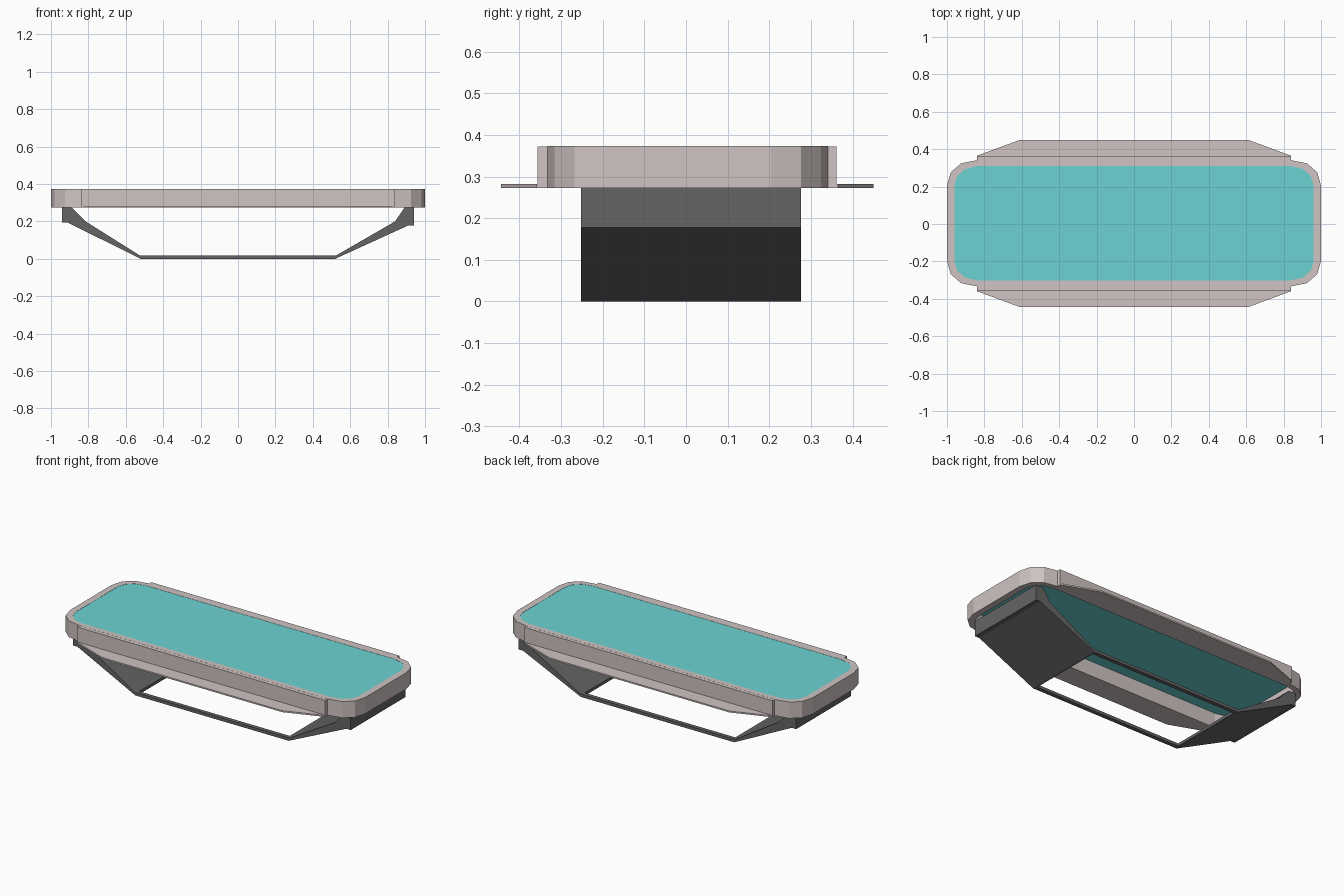
import bpy, bmesh

if "Cube" in bpy.data.objects:
    bpy.data.objects.remove(bpy.data.objects["Cube"])

def material(name, rgb):
    m = bpy.data.materials.new(name)
    m.diffuse_color = (*rgb, 1)
    m.use_nodes = True
    m.node_tree.nodes["Principled BSDF"].inputs["Base Color"].default_value = m.diffuse_color
    return m

SHELL = material("shell", (0.62, 0.55, 0.54))
DARK = material("dark_grey", (0.13, 0.13, 0.13))
TEAL = material("teal", (0.15, 0.65, 0.65))
CY = 0.004  # the tray sits a touch behind centre

def finish(name, bm, mat):
    bmesh.ops.recalc_face_normals(bm, faces=bm.faces)
    me = bpy.data.meshes.new(name)
    bm.to_mesh(me)
    bm.free()
    me.materials.append(mat)
    ob = bpy.data.objects.new(name, me)
    bpy.context.collection.objects.link(ob)
    return ob

def prism(name, outline, vec, mat):
    """Extrude a closed 3D outline along vec."""
    bm = bmesh.new()
    f = bm.faces.new([bm.verts.new(p) for p in outline])
    r = bmesh.ops.extrude_face_region(bm, geom=[f], use_keep_orig=True)
    bmesh.ops.translate(bm, vec=vec, verts=[v for v in r["geom"] if isinstance(v, bmesh.types.BMVert)])
    return finish(name, bm, mat)

def rounded(corner):
    """Full outline from the corner points of one quadrant."""
    c, r = corner, corner[::-1]
    return ([(x, y + CY) for x, y in c] + [(-x, y + CY) for x, y in r]
            + [(-x, CY - y) for x, y in c] + [(x, CY - y) for x, y in r])

outer = rounded([(1, .2), (.98, .272), (.925, .32), (.84, .337)])
inner = rounded([(.96, .205), (.945, .252), (.905, .29), (.84, .305)])

# Hollow rounded rim
bm = bmesh.new()
loops = [[bm.verts.new((x, y, z)) for x, y in pts]
         for pts, z in ((outer, .273), (outer, .373), (inner, .373), (inner, .273))]
n = len(outer)
for a in range(4):
    la, lb = loops[a], loops[(a + 1) % 4]
    for i in range(n):
        j = (i + 1) % n
        bm.faces.new((la[i], la[j], lb[j], lb[i]))
finish("rim", bm, SHELL)

# Teal top panel
prism("top_panel", [(x, y, .366) for x, y in inner], (0, 0, .006), TEAL)

# Raised side strips and tapered side flanges
for side, s in (("front", -1), ("back", 1)):
    def y(v):
        return CY * .7 + s * v
    prism(side + "_strip", [(-.84, y(.325), .273), (.84, y(.325), .273),
                            (.84, y(.359), .273), (-.84, y(.359), .273)], (0, 0, .0995), SHELL)
    prism(side + "_flange", [(-.84, y(.355), .273), (.84, y(.355), .273), (.84, y(.362), .273),
                             (.61, y(.447), .273), (-.61, y(.447), .273), (-.84, y(.362), .273)],
          (0, 0, .009), SHELL)

# Slanted end legs
Y0, Y1 = -.252, .276
for name, s, low, knee in (("left_leg", -1, .193, .815), ("right_leg", 1, .178, .84)):
    profile = [(.94, .274), (.94, low), (.91, low), (.52, 0), (.51, 0),
               (.51, .018), (.525, .018), (knee, .2), (.89, .274)]
    prism(name, [(s * x, Y0, z) for x, z in profile], (0, Y1 - Y0, 0), DARK)

# Thin bottom rails joining the legs
for name, y0 in (("front_rail", Y0), ("back_rail", Y1 - .025)):
    prism(name, [(-.512, y0, 0), (.512, y0, 0), (.512, y0, .018), (-.512, y0, .018)], (0, .025, 0), DARK)
